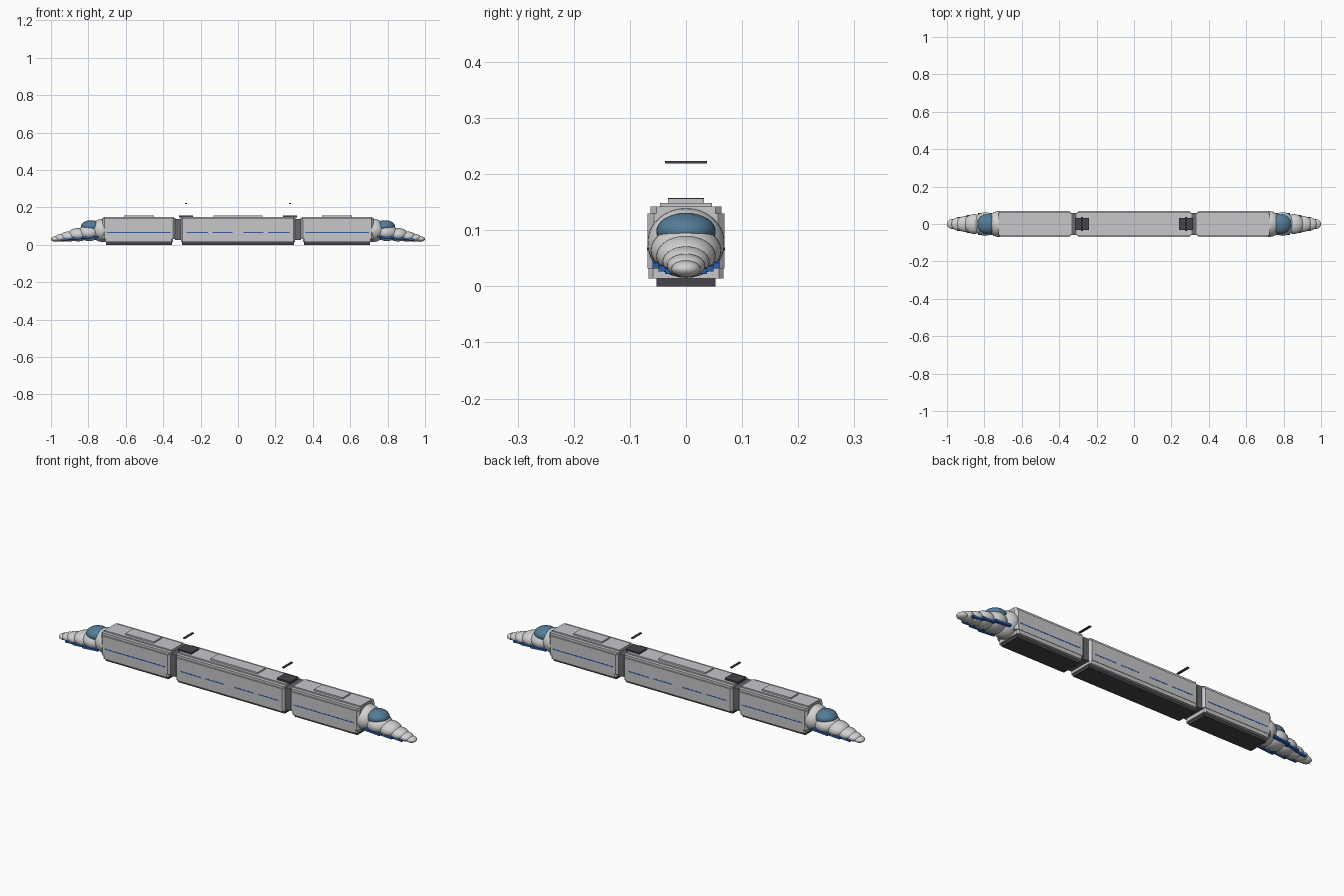
import bpy
import bmesh
import math
from mathutils import Matrix, Vector

default = bpy.data.objects.get("Cube")
if default:
    bpy.data.objects.remove(default, do_unlink=True)


def material(name, r, g, b):
    m = bpy.data.materials.new(name)
    m.use_nodes = True
    m.diffuse_color = (r, g, b, 1)
    bsdf = next(n for n in m.node_tree.nodes if n.type == 'BSDF_PRINCIPLED')
    bsdf.inputs["Base Color"].default_value = (r, g, b, 1)
    return m


GREY = material("body grey", 0.57, 0.57, 0.6)
PALE = material("nose pale grey", 0.64, 0.64, 0.64)
DARK = material("underframe dark", 0.06, 0.06, 0.07)
RUBBER = material("gangway grey", 0.14, 0.14, 0.155)
GLASS = material("windscreen blue", 0.09, 0.2, 0.31)
BLUE = material("stripe blue", 0.03, 0.12, 0.42)


def finish(bm, name, mat):
    bmesh.ops.recalc_face_normals(bm, faces=bm.faces)
    me = bpy.data.meshes.new(name)
    bm.to_mesh(me)
    bm.free()
    me.materials.append(mat)
    ob = bpy.data.objects.new(name, me)
    bpy.context.collection.objects.link(ob)
    return ob


def box(name, x, y, z, mat, chamfer=0, tilt=0):
    """Box from (min, max) ranges, with optional chamfered upright edges."""
    bm = bmesh.new()
    bmesh.ops.create_cube(bm, size=1)
    size = [r[1] - r[0] for r in (x, y, z)]
    bmesh.ops.scale(bm, vec=size, verts=bm.verts)
    if chamfer:
        upright = [e for e in bm.edges
                   if abs(e.verts[0].co.z - e.verts[1].co.z) > size[2] / 2]
        bmesh.ops.bevel(bm, geom=upright, offset=chamfer, segments=1,
                        affect='EDGES')
    if tilt:
        bmesh.ops.rotate(bm, matrix=Matrix.Rotation(tilt, 3, 'Y'), verts=bm.verts)
    centre = Vector([(r[0] + r[1]) / 2 for r in (x, y, z)])
    bmesh.ops.translate(bm, vec=centre, verts=bm.verts)
    return finish(bm, name, mat)


def ellipsoid(name, centre, radii, mat):
    bm = bmesh.new()
    bmesh.ops.create_uvsphere(bm, u_segments=32, v_segments=16, radius=1)
    bmesh.ops.scale(bm, vec=radii, verts=bm.verts)
    bmesh.ops.translate(bm, vec=centre, verts=bm.verts)
    ob = finish(bm, name, mat)
    for p in ob.data.polygons:
        p.use_smooth = True
    return ob


def both(half):
    return (-half, half)


# Carriages: body, sill, stepped roof, rooftop unit and underframe
cars = [("rear_car", -0.725, -0.335), ("middle_car", -0.308, 0.308),
        ("front_car", 0.335, 0.725)]
for name, x0, x1 in cars:
    mid = name == "middle_car"
    inset = 0.004 if mid else 0.012
    box(name + "_sill", (x0 + inset, x1 - inset), both(0.067), (0.014, 0.034), GREY, 0.008)
    box(name + "_body", (x0, x1), both(0.069), (0.032, 0.13), GREY, 0.012)
    box(name + "_roof_shoulder", (x0, x1), both(0.063), (0.13, 0.142), GREY, 0.01)
    box(name + "_roof_plate", (x0 + 0.006, x1 - 0.006), both(0.046), (0.142, 0.148), GREY)
    c = 0 if mid else math.copysign(0.53, x0)
    half = 0.132 if mid else 0.08
    box(name + "_rooftop_unit", (c - half, c + half), both(0.032), (0.148, 0.156), GREY)
    under = (x0 + 0.008, x1 - 0.008) if mid else (x0 + 0.018, x1 - 0.018)
    box(name + "_underframe", under, both(0.053), (0, 0.015), DARK)

# Thin blue line along both flanks
for side in (-1, 1):
    y = sorted((side * 0.068, side * 0.0697))
    for end in (-1, 1):
        for a, b in ((0.03, 0.135), (0.16, 0.275), (0.36, 0.70)):
            box("side_stripe", sorted((end * a, end * b)), y, (0.064, 0.069), BLUE)

for end, label in ((-1, "rear"), (1, "front")):

    def span(a, b):
        return sorted((end * a, end * b))

    # Gangway between carriages
    box(label + "_gangway", span(0.305, 0.338), both(0.059), (0.026, 0.137), RUBBER)

    # Current collector base and its raised contact bar
    box(label + "_collector_base", span(0.24, 0.315), both(0.032), (0.146, 0.157), DARK)
    box(label + "_contact_bar", span(0.272, 0.284), both(0.037), (0.219, 0.223), DARK)

    # Nose: overlapping ellipsoids that shrink towards the tip
    lumps = [(0.725, 0.062, 0.069, 0.077, 0.062),
             (0.795, 0.062, 0.063, 0.064, 0.044),
             (0.855, 0.054, 0.053, 0.054, 0.036),
             (0.905, 0.047, 0.042, 0.044, 0.027),
             (0.943, 0.036, 0.034, 0.037, 0.021),
             (0.973, 0.027, 0.026, 0.031, 0.015)]
    for i, (x, rx, ry, z, rz) in enumerate(lumps):
        ellipsoid(f"{label}_nose_{i + 1}", (end * x, 0, z), (rx, ry, rz), PALE)
    ellipsoid(label + "_windscreen", (end * 0.785, 0, 0.098), (0.055, 0.053, 0.033), GLASS)

    # Sloping blue skirts low on the nose
    for side in (-1, 1):
        for a, b, y, z in ((0.745, 0.835, 0.06, 0.04), (0.825, 0.895, 0.049, 0.034),
                           (0.885, 0.945, 0.037, 0.029)):
            box(label + "_nose_skirt", span(a, b), sorted((side * (y - 0.015), side * y)),
                (z - 0.005, z + 0.005), BLUE, tilt=end * 0.07)
